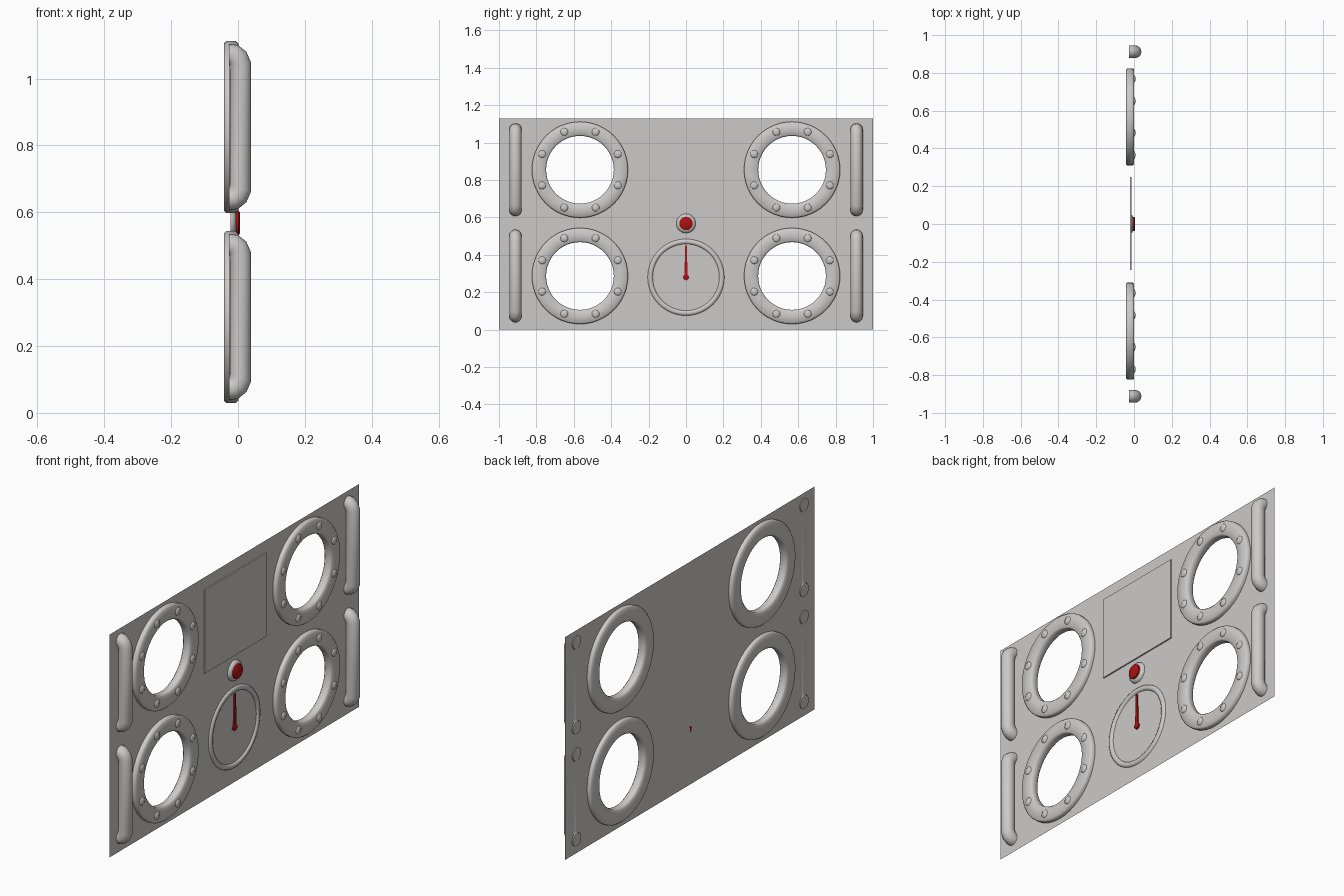
import bpy, bmesh, math
from mathutils import Vector

if "Cube" in bpy.data.objects:
    bpy.data.objects.remove(bpy.data.objects["Cube"])

def material(name, col):
    m = bpy.data.materials.new(name)
    m.diffuse_color = (*col, 1)
    m.use_nodes = True
    m.node_tree.nodes["Principled BSDF"].inputs["Base Color"].default_value = m.diffuse_color
    return m

GREY = material("light grey", (0.6, 0.59, 0.58))
RED = material("red", (0.42, 0.006, 0.006))
PX = -0.022                      # x of the panel sheet
PORTS = [(y, z) for y in (-0.567, 0.567) for z in (0.287, 0.855)]

def finish(name, bm, mat, smooth=None, recalc=True):
    if recalc:
        bmesh.ops.recalc_face_normals(bm, faces=bm.faces)
    me = bpy.data.meshes.new(name)
    bm.to_mesh(me)
    bm.free()
    me.materials.append(mat)
    ob = bpy.data.objects.new(name, me)
    bpy.context.collection.objects.link(ob)
    if smooth:
        bpy.ops.object.select_all(action='DESELECT')
        ob.select_set(True)
        bpy.context.view_layer.objects.active = ob
        bpy.ops.object.shade_smooth_by_angle(angle=math.radians(smooth))
    return ob

def circle(bm, x, r, y, z, n):
    return [bm.verts.new((x, y + r * math.cos(2 * math.pi * i / n),
                          z + r * math.sin(2 * math.pi * i / n))) for i in range(n)]

def bridge(bm, a, b):
    n = len(a)
    for i in range(n):
        bm.faces.new((a[i], a[(i + 1) % n], b[(i + 1) % n], b[i]))

def lathe(name, profile, y, z, mat, n=48, closed=False, smooth=40):
    """Turn (x, radius) points about an x-directed axis."""
    bm = bmesh.new()
    rings = [circle(bm, x, r, y, z, n) for x, r in profile]
    for a, b in zip(rings, rings[1:]):
        bridge(bm, a, b)
    if closed:
        bridge(bm, rings[-1], rings[0])
    else:
        bm.faces.new(rings[0])
        bm.faces.new(rings[-1])
    return finish(name, bm, mat, smooth)

# Panel sheet with four round openings
bm = bmesh.new()
loops = [[bm.verts.new((PX, y, z)) for y, z in ((-1, 0), (1, 0), (1, 1.13), (-1, 1.13))]]
loops += [circle(bm, PX, 0.2, y, z, 48) for y, z in PORTS]
edges = [bm.edges.new((l[i], l[(i + 1) % len(l)])) for l in loops for i in range(len(l))]
bmesh.ops.triangle_fill(bm, use_beauty=True, use_dissolve=False, edges=edges, normal=(1, 0, 0))
for f in bm.faces:
    f.normal_update()
    if f.normal.x < 0:
        f.normal_flip()
finish("panel", bm, GREY, recalc=False)

# Porthole rings with eight domed bolts each
c = 0.007
RING = [(-0.042, 0.181 + c), (-0.042 + c, 0.181), (0.001 - c, 0.181), (0.001, 0.181 + c),
        (0.001, 0.257 - c), (0.001 - c, 0.257), (-0.042 + c, 0.257), (-0.042, 0.257 - c)]
for y, z in PORTS:
    lathe("porthole_ring", RING, y, z, GREY, closed=True, smooth=80)
    for k in range(8):
        a = math.radians(22.5 + 45 * k)
        lathe("bolt", [(-0.002, 0.021), (0.003, 0.020), (0.006, 0.014), (0.008, 0.005)],
              y + 0.219 * math.cos(a), z + 0.219 * math.sin(a), GREY, n=12, smooth=60)

# Grab handles: round tube lofted through (outer, inner) pairs of (x, distance from middle)
HALF = [((-0.027, 0.249), (-0.027, 0.183)), ((0.0, 0.245), (-0.026, 0.182)),
        ((0.025, 0.225), (-0.026, 0.178)), ((0.039, 0.193), (-0.025, 0.172))]
for y in (-0.912, 0.912):
    for zc in (0.287, 0.855):
        bm = bmesh.new()
        stations = [(o, i, 1) for o, i in HALF] + [(o, i, -1) for o, i in reversed(HALF)]
        rings = []
        for o, i, s in stations:
            po, pi = Vector((o[0], y, zc + s * o[1])), Vector((i[0], y, zc + s * i[1]))
            mid, half = (po + pi) / 2, (po - pi) / 2
            rings.append([bm.verts.new(mid + half * math.cos(t) + Vector((0, 0.033 * math.sin(t), 0)))
                          for t in (2 * math.pi * k / 20 for k in range(20))])
        for a, b in zip(rings, rings[1:]):
            bridge(bm, a, b)
        bm.faces.new(rings[0])
        bm.faces.new(rings[-1])
        finish("grab_handle", bm, GREY, 50)

# Raised screen plate
bm = bmesh.new()
bmesh.ops.create_cube(bm, size=1)
for v in bm.verts:
    v.co = Vector((PX + 0.004 + v.co.x * 0.007, 0.003 + v.co.y * 0.493, 0.858 + v.co.z * 0.423))
finish("screen_plate", bm, GREY)

# Gauge rim
lathe("gauge_rim", [(PX, 0.205), (-0.016, 0.202), (-0.012, 0.192), (-0.015, 0.181), (PX, 0.178)],
      0, 0.28, GREY, n=64, closed=True, smooth=60)

# Gauge needle and hub
bm = bmesh.new()
shape = [(-0.009, 0.285), (0.009, 0.285), (0.004, 0.45), (-0.004, 0.45)]
low = [bm.verts.new((PX + 0.001, y, z)) for y, z in shape]
top = [bm.verts.new((PX + 0.008, y, z)) for y, z in shape]
bridge(bm, low, top)
bm.faces.new(low)
bm.faces.new(top)
finish("gauge_needle", bm, RED)
lathe("needle_hub", [(PX, 0.016), (PX + 0.008, 0.016), (PX + 0.011, 0.01)], 0, 0.28, RED, n=20)

# Push button on its collar
lathe("button_collar", [(PX - 0.0, 0.052), (-0.014, 0.05), (-0.006, 0.04)], 0, 0.568, GREY, n=32)
lathe("push_button", [(-0.008, 0.036), (0.002, 0.036), (0.006, 0.031)], 0, 0.568, RED, n=32)
